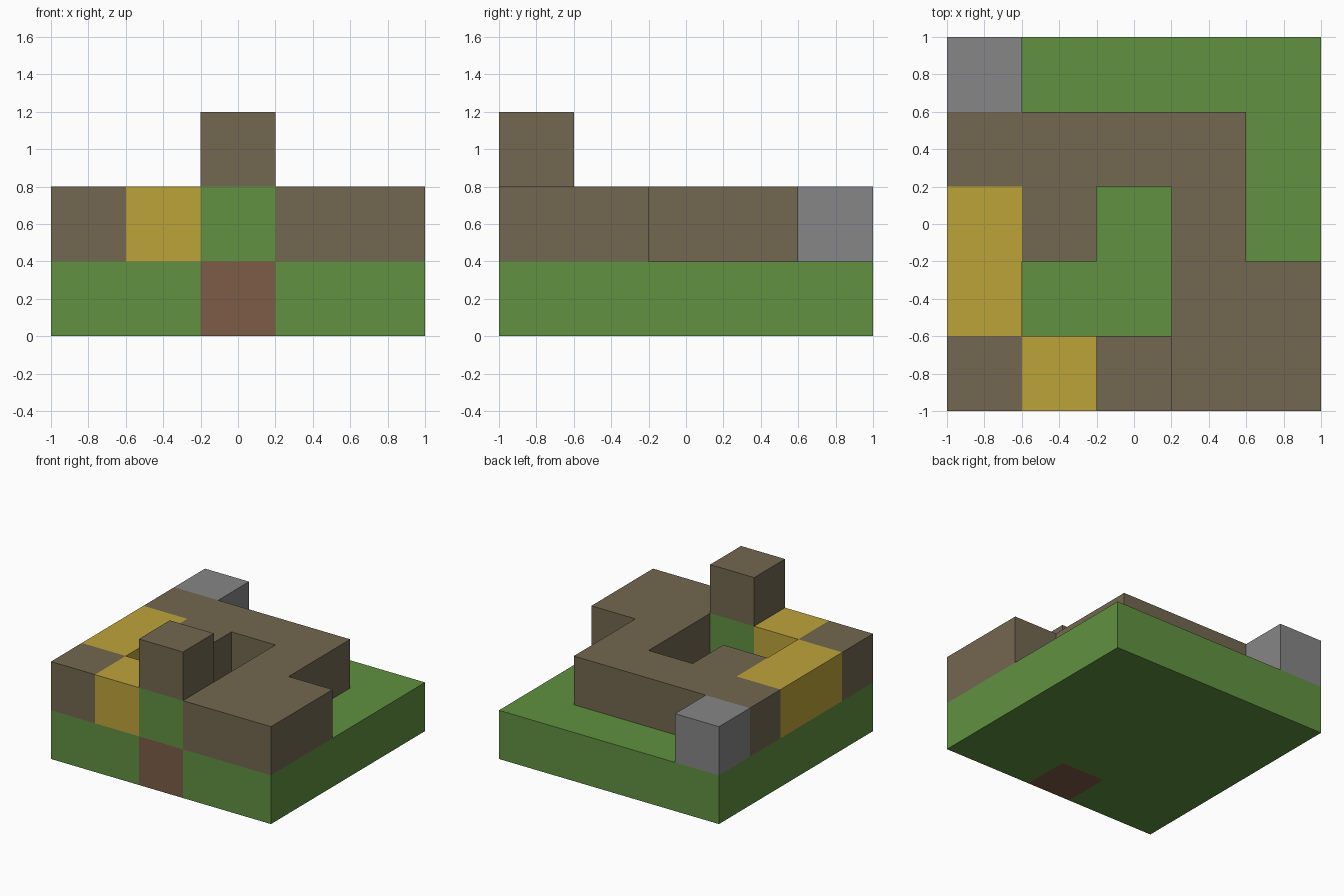
import bpy
import bmesh
from mathutils import Vector

cube = bpy.data.objects.get("Cube")
if cube:
    bpy.data.objects.remove(cube, do_unlink=True)

CELL = 0.4

# Block plan: one list per layer from the ground up, rows run back to front
LAYERS = [
    ["ggggg", "ggggg", "ggggg", "ggggg", "ggrgg"],
    ["s....", "wwww.", "yw.w.", "y..ww", "wypww"],
    [".....", ".....", ".....", ".....", "..t.."],
]


def make_material(name, rgb):
    mat = bpy.data.materials.new(name)
    mat.use_nodes = True
    colour = (*rgb, 1.0)
    mat.diffuse_color = colour
    mat.node_tree.nodes["Principled BSDF"].inputs["Base Color"].default_value = colour
    return mat


green = make_material("grass_green", (0.119, 0.283, 0.051))
brown = make_material("earth_brown", (0.171, 0.136, 0.080))
yellow = make_material("straw_yellow", (0.515, 0.366, 0.042))
grey = make_material("stone_grey", (0.238, 0.238, 0.238))
red = make_material("brick_red", (0.205, 0.107, 0.065))

PARTS = {
    "g": ("ground_slab", green),
    "r": ("front_brick", red),
    "w": ("courtyard_wall", brown),
    "y": ("yellow_wall_blocks", yellow),
    "s": ("corner_stone", grey),
    "p": ("green_post", green),
    "t": ("tower_block", brown),
}

# Occupied cells, keyed by (column, row from the front, layer)
cells = {}
for layer, rows in enumerate(LAYERS):
    for row, text in enumerate(reversed(rows)):
        for col, key in enumerate(text):
            if key != ".":
                cells[(col, row, layer)] = key


def build_part(key, name, mat):
    """Join the blocks of one part, keeping only their exposed sides."""
    bm = bmesh.new()
    for cell in [c for c, k in cells.items() if k == key]:
        centre = (Vector(cell) - Vector((2, 2, -0.5))) * CELL
        block = bmesh.ops.create_cube(bm, size=CELL)
        faces = list({f for v in block["verts"] for f in v.link_faces})
        hidden = []
        for face in faces:
            face.normal_update()
            step = tuple(c + round(n) for c, n in zip(cell, face.normal))
            if step in cells:
                hidden.append(face)
        bmesh.ops.translate(bm, verts=block["verts"], vec=centre)
        bmesh.ops.delete(bm, geom=hidden, context="FACES")
    bmesh.ops.remove_doubles(bm, verts=bm.verts[:], dist=0.001)
    bmesh.ops.dissolve_limit(bm, angle_limit=0.01, verts=bm.verts[:], edges=bm.edges[:])
    mesh = bpy.data.meshes.new(name)
    bm.to_mesh(mesh)
    bm.free()
    mesh.materials.append(mat)
    bpy.context.scene.collection.objects.link(bpy.data.objects.new(name, mesh))


for key, (name, mat) in PARTS.items():
    build_part(key, name, mat)
